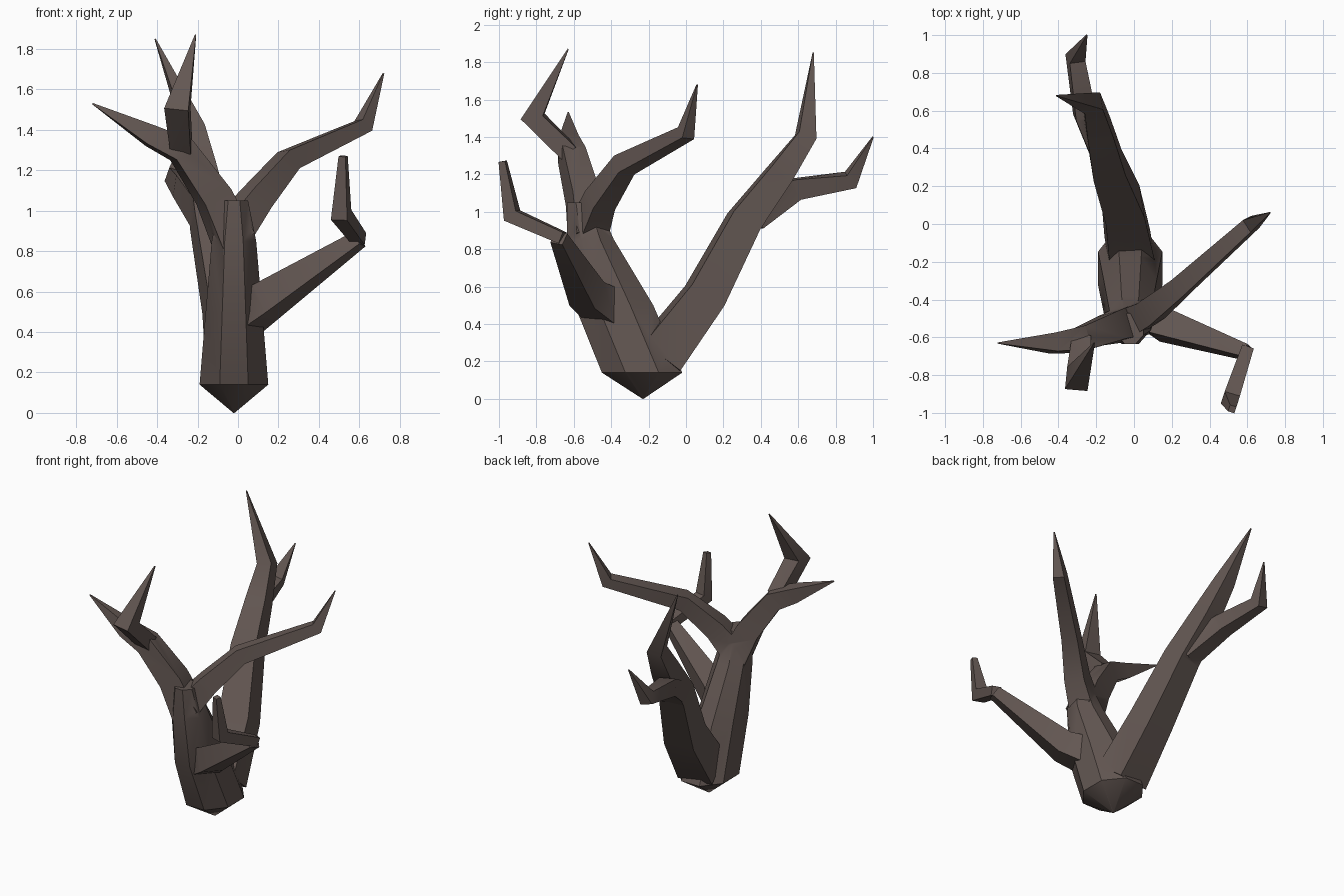
import bpy, bmesh, math
from mathutils import Vector

if "Cube" in bpy.data.objects:
    bpy.data.objects.remove(bpy.data.objects["Cube"])

bark = bpy.data.materials.new("bark")
bark.diffuse_color = (0.125, 0.095, 0.085, 1)
bark.use_nodes = True
bark.node_tree.nodes["Principled BSDF"].inputs["Base Color"].default_value = bark.diffuse_color
UP = Vector((0, 0, 1))


def loft(name, rings, sides):
    """Skin rings (centre, axis u, axis v) with polygons of the given side count."""
    bm = bmesh.new()
    loops = []
    c = 1 / math.cos(math.pi / sides)
    for p, u, v in rings:
        angles = [(k + 0.5) * math.tau / sides for k in range(sides)]
        loops.append([bm.verts.new(p + (u * math.cos(a) + v * math.sin(a)) * c) for a in angles])
    for a, b in zip(loops, loops[1:]):
        for k in range(sides):
            n = (k + 1) % sides
            bm.faces.new((a[k], a[n], b[n], b[k]))
    bm.faces.new(loops[0])
    bm.faces.new(loops[-1])
    bmesh.ops.triangulate(bm, faces=bm.faces[:])
    bmesh.ops.recalc_face_normals(bm, faces=bm.faces[:])
    me = bpy.data.meshes.new(name)
    bm.to_mesh(me)
    bm.free()
    me.materials.append(bark)
    ob = bpy.data.objects.new(name, me)
    bpy.context.collection.objects.link(ob)
    return ob


def branch(name, start, end, path, tip=0.003):
    """Square branch: thickness tapers evenly from start to end, then to a tip."""
    pts = [Vector(p) for p in path]
    last = len(pts) - 1
    side = (pts[1] - pts[0]).cross(UP)
    rings = []
    for i, p in enumerate(pts):
        t = Vector()
        if i:
            t += (p - pts[i - 1]).normalized()
        if i < last:
            t += (pts[i + 1] - p).normalized()
        t.normalize()
        s = (side - t * side.dot(t)).normalized()
        r = tip if i == last else start + (end - start) * i / max(last - 1, 1)
        rings.append((p, s * r, t.cross(s) * r))
    return loft(name, rings, 4)


# Main trunk: level rings (y, z, half width, half depth) leaning forward from a pointed root
profile = [(-0.23, 0, 0.003, 0.003), (-0.235, 0.14, 0.17, 0.215), (-0.385, 0.5, 0.14, 0.21),
           (-0.51, 0.85, 0.11, 0.125), (-0.555, 1.05, 0.07, 0.08)]
trunk = loft("tree_trunk", [(Vector((-0.02, y, z)), Vector((w, 0, 0)), Vector((0, d, 0)))
                            for y, z, w, d in profile], 8)

# Back limb with an upright spike, and its lower fork
back = branch("back_limb", 0.122, 0.05, [
    (-0.02, -0.145, 0.225), (-0.06, 0.1, 0.55), (-0.14, 0.31, 0.95),
    (-0.185, 0.5, 1.2), (-0.22, 0.64, 1.4), (-0.41, 0.68, 1.85)])
back_fork = branch("back_fork", 0.07, 0.043, [
    (-0.15, 0.35, 0.97), (-0.26, 0.58, 1.12), (-0.31, 0.88, 1.17), (-0.25, 1, 1.4)])

# Upper right branch
right = branch("right_branch", 0.082, 0.038, [
    (-0.03, -0.52, 0.9), (0.09, -0.46, 1.06), (0.25, -0.33, 1.25),
    (0.62, 0, 1.42), (0.72, 0.06, 1.68)])

# Upper left branch with a sideways spike, and its forward fork
left = branch("left_branch", 0.09, 0.05, [
    (-0.02, -0.52, 0.85), (-0.12, -0.55, 1.07), (-0.28, -0.61, 1.3),
    (-0.43, -0.63, 1.37), (-0.72, -0.63, 1.53)])
left_fork = branch("left_fork", 0.05, 0.06, [
    (-0.28, -0.62, 1.31), (-0.3, -0.82, 1.51), (-0.21, -0.63, 1.87)])

# Low right branch and its upturned end
low = branch("low_branch", 0.1, 0.08, [
    (0, -0.4, 0.47), (0.15, -0.53, 0.56), (0.6, -0.68, 0.86)], tip=0.036)
low_end = branch("low_branch_end", 0.032, 0.042, [
    (0.6, -0.66, 0.86), (0.51, -0.93, 0.98), (0.52, -0.98, 1.27)], tip=0.018)

# Fuse everything into one skin
parts = [back, back_fork, right, left, left_fork, low, low_end]
for b in parts:
    m = trunk.modifiers.new("fuse_" + b.name, 'BOOLEAN')
    m.operation = 'UNION'
    m.solver = 'EXACT'
    m.object = b
dg = bpy.context.evaluated_depsgraph_get()
fused = bpy.data.meshes.new_from_object(trunk.evaluated_get(dg))
trunk.modifiers.clear()
trunk.data = fused
for b in parts:
    bpy.data.objects.remove(b, do_unlink=True)

bpy.context.view_layer.objects.active = trunk
trunk.select_set(True)
bpy.ops.object.shade_smooth_by_angle(angle=math.radians(35))
